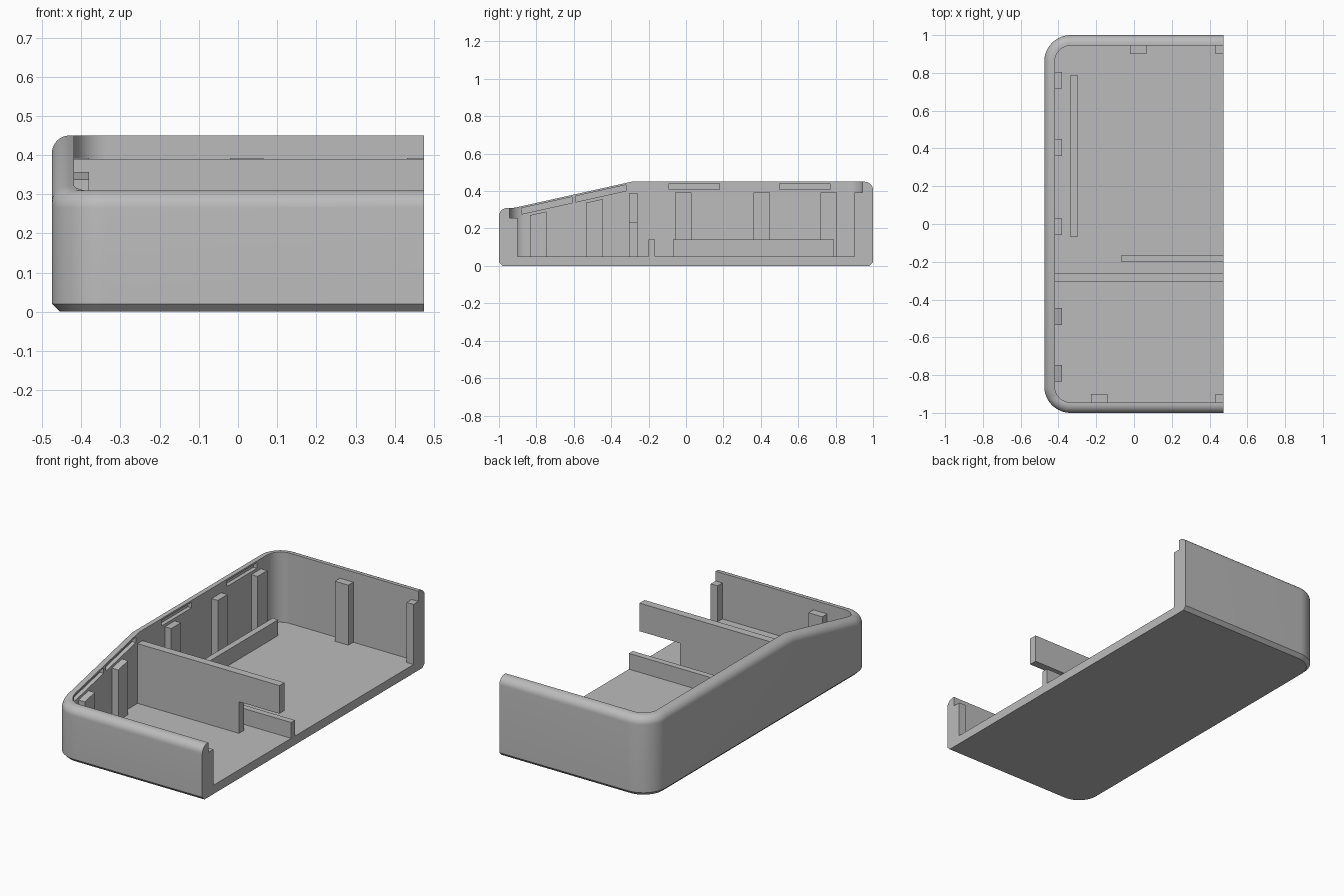
import bpy, bmesh
from math import sin, cos, radians
from mathutils import Vector

if "Cube" in bpy.data.objects:
    bpy.data.objects.remove(bpy.data.objects["Cube"])

grey = bpy.data.materials.new("matte grey")
grey.use_nodes = True
grey.diffuse_color = (0.5, 0.5, 0.5, 1)
grey.node_tree.nodes["Principled BSDF"].inputs["Base Color"].default_value = (0.5, 0.5, 0.5, 1)

CUT, SIDE, END = 0.475, -0.475, 1.0      # open cut plane, side wall, end walls
CORNER, WALL, FLOOR, TOP, NOSE = 0.14, 0.056, 0.05, 0.45, 0.31
FILLET, CHAMFER = 0.045, 0.02


def rim(y):
    """Height of the rim, level at the back and sloping down to the nose."""
    t = min(max((y + 0.92) / 0.63, 0), 1)
    return NOSE + (TOP - NOSE) * t


def finish(name, bm):
    bmesh.ops.recalc_face_normals(bm, faces=bm.faces)
    mesh = bpy.data.meshes.new(name)
    bm.to_mesh(mesh)
    bm.free()
    mesh.materials.append(grey)
    obj = bpy.data.objects.new(name, mesh)
    bpy.context.collection.objects.link(obj)
    return obj


def block(name, x, y, bottom, top):
    """Box whose bottom and top heights are functions of y."""
    bm = bmesh.new()
    bmesh.ops.create_cube(bm, size=1)
    for v in bm.verts:
        px, py = x[v.co.x > 0], y[v.co.y > 0]
        v.co = (px, py, (top if v.co.z > 0 else bottom)(py))
    return finish(name, bm)


def level(z):
    return lambda y: z


# Case shell: wall section swept round the outline, closed by floor and cut face
path = [(Vector((CUT, -END)), Vector((0, -1)))]
for cy, start in ((-END + CORNER, 270), (END - CORNER, 180)):
    for i in range(17):
        a = radians(start - 90 * i / 16)
        n = Vector((cos(a), sin(a)))
        path.append((Vector((SIDE + CORNER, cy)) + n * CORNER, n))
    if cy < 0:
        path.append((Vector((SIDE, -0.29)), Vector((-1, 0))))
path.append((Vector((CUT, END)), Vector((0, 1))))

bm = bmesh.new()
columns = []
for base, n in path:
    def vert(inset, z=None, drop=0):
        p = base - n * inset
        return bm.verts.new((p.x, p.y, rim(p.y) - drop if z is None else z))
    column = [vert(CHAMFER, 0), vert(0, CHAMFER)]
    for i in range(9):
        a = radians(90 * i / 8)
        column.append(vert(FILLET * (1 - cos(a)), drop=FILLET * (1 - sin(a))))
    column += [vert(WALL), vert(WALL, FLOOR)]
    columns.append(column)
for a, b in zip(columns, columns[1:]):
    for i in range(len(a) - 1):
        bm.faces.new((a[i], a[i + 1], b[i + 1], b[i]))
bm.faces.new([c[0] for c in columns])
bm.faces.new([c[-1] for c in columns])
bm.faces.new(columns[0] + columns[-1][::-1])
shell = finish("case_shell", bm)

# Shallow snap slots cut into the inner side wall
for span in ((-0.88, -0.61), (-0.59, -0.32), (-0.09, 0.18), (0.50, 0.77)):
    cutter = block("slot_cutter", (-0.442, -0.38), span,
                   lambda y: rim(y) - 0.042, lambda y: rim(y) - 0.01)
    cutter.hide_render = True
    mod = shell.modifiers.new("slot", "BOOLEAN")
    mod.operation, mod.solver, mod.object = "DIFFERENCE", "EXACT", cutter
    bpy.context.view_layer.objects.active = shell
    bpy.ops.object.modifier_apply(modifier=mod.name)
    bpy.data.objects.remove(cutter)

bpy.ops.object.select_all(action="DESELECT")
shell.select_set(True)
bpy.context.view_layer.objects.active = shell
bpy.ops.object.shade_smooth_by_angle(angle=radians(30))

# Support ribs on the side, back and front walls
def rib_top(y):
    return rim(y) - 0.058


base = level(FLOOR - 0.01)
inner, lip, w = END - 0.1, END - 0.05, 0.044
for i, y in enumerate((-0.79, -0.49, -0.015, 0.405, 0.762)):
    block(f"side_rib_{i + 1}", (SIDE + 0.05, -0.38), (y - w, y + w), base, rib_top)
for i, x in enumerate(((-0.02, 0.065), (0.432, CUT))):
    block(f"back_rib_{i + 1}", x, (inner, lip), base, rib_top)
for i, x in enumerate(((-0.228, -0.14), (0.432, CUT))):
    block(f"front_rib_{i + 1}", x, (-lip, -inner), base, level(NOSE - 0.055))

# Tall cross divider with a notch under its free end
bm = bmesh.new()
outline = ((-0.425, 0.04), (0.22, 0.04), (0.22, 0.23), (CUT, 0.23), (CUT, 0.39), (-0.425, 0.39))
face = bm.faces.new([bm.verts.new((x, -0.305, z)) for x, z in outline])
out = bmesh.ops.extrude_face_region(bm, geom=[face])["geom"]
bmesh.ops.translate(bm, vec=(0, 0.045, 0), verts=[g for g in out if isinstance(g, bmesh.types.BMVert)])
finish("cross_divider", bm)

# Low fences on the floor
block("short_fence", (-0.065, CUT), (-0.2, -0.165), base, level(0.14))
block("long_fence", (-0.335, -0.3), (-0.07, 0.79), base, level(0.14))
